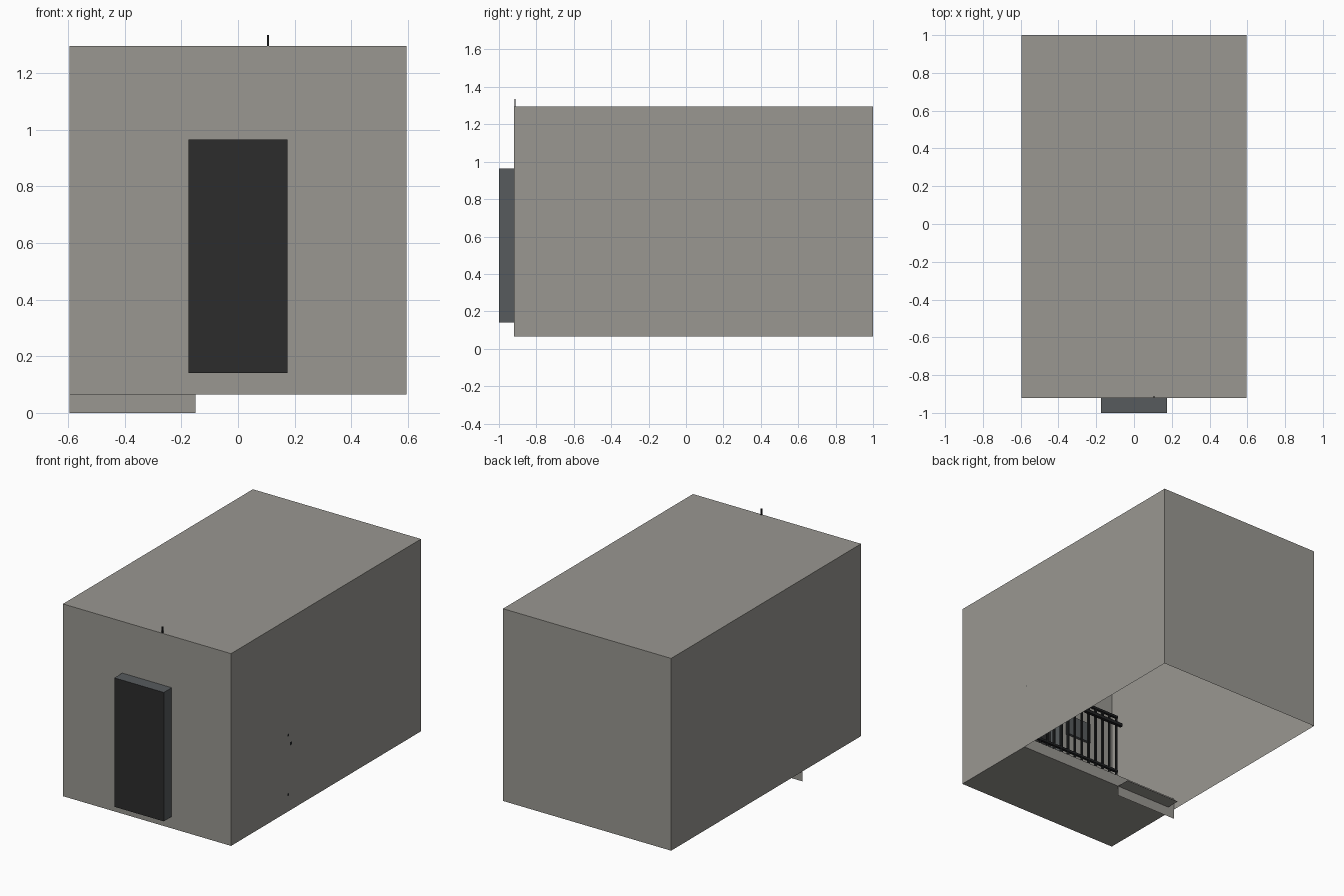
import bpy, bmesh, math

if "Cube" in bpy.data.objects:
    bpy.data.objects.remove(bpy.data.objects["Cube"])

def mat(name, rgb):
    m = bpy.data.materials.new(name)
    m.diffuse_color = (*rgb, 1)
    m.use_nodes = True
    m.node_tree.nodes["Principled BSDF"].inputs["Base Color"].default_value = m.diffuse_color
    return m

CONCRETE = mat("concrete grey", (0.32, 0.31, 0.285))
STEEL = mat("blue grey steel", (0.095, 0.105, 0.11))
BLACK = mat("dark doorway", (0.025, 0.025, 0.025))
IRON = mat("black iron", (0.014, 0.015, 0.016))

def finish(name, bm, m):
    me = bpy.data.meshes.new(name)
    bm.to_mesh(me)
    bm.free()
    me.materials.append(m)
    ob = bpy.data.objects.new(name, me)
    bpy.context.collection.objects.link(ob)
    return ob

def sheets(name, m, *spans):
    """Flat sheets, each given as x0,x1,y0,y1,z0,z1 with one zero-size axis."""
    bm = bmesh.new()
    for x0, x1, y0, y1, z0, z1 in spans:
        if x0 == x1:
            pts = [(x0, y0, z0), (x0, y1, z0), (x0, y1, z1), (x0, y0, z1)]
        elif y0 == y1:
            pts = [(x0, y0, z0), (x1, y0, z0), (x1, y0, z1), (x0, y0, z1)]
        else:
            pts = [(x0, y0, z0), (x1, y0, z0), (x1, y1, z0), (x0, y1, z0)]
        bm.faces.new([bm.verts.new(p) for p in pts])
    return finish(name, bm, m)

def boxes(name, m, *spans):
    bm = bmesh.new()
    for x0, x1, y0, y1, z0, z1 in spans:
        for v in bmesh.ops.create_cube(bm, size=1)["verts"]:
            v.co = ((x0 + x1) / 2 + v.co.x * (x1 - x0),
                    (y0 + y1) / 2 + v.co.y * (y1 - y0),
                    (z0 + z1) / 2 + v.co.z * (z1 - z0))
    return finish(name, bm, m)

W, F, B, Z0, Z1 = 0.595, -0.92, 1.0, 0.065, 1.295   # room limits
D, DZ0, DZ1 = 0.175, 0.14, 0.965                    # doorway
LY = -0.33                                          # landing edge

# Room shell, open underneath
sheets("side_walls", CONCRETE, *[(s * W, s * W, F, B, Z0, Z1) for s in (-1, 1)])
sheets("back_wall", CONCRETE, (-W, W, B, B, Z0, Z1))
sheets("ceiling", CONCRETE, (-W, W, F, B, Z1, Z1))
sheets("front_wall", CONCRETE,
       (-W, -D, F, F, Z0, Z1), (D, W, F, F, Z0, Z1),
       (-D, D, F, F, Z0, DZ0), (-D, D, F, F, DZ1, Z1))

# Doorway recess that sticks out of the front
sheets("doorway_sides", STEEL,
       (-D, -D, -1, F, DZ0, DZ1), (D, D, -1, F, DZ0, DZ1),
       (-D, D, -1, F, DZ0, DZ0), (-D, D, -1, F, DZ1, DZ1))
sheets("doorway_back", BLACK, (-D, D, -1, -1, DZ0, DZ1))
boxes("door_frame", STEEL,
      (-D - 0.02, -D, F + 0.002, F + 0.015, DZ0, DZ1 + 0.015),
      (D, D + 0.02, F + 0.002, F + 0.015, DZ0, DZ1 + 0.015),
      (-D, D, F + 0.002, F + 0.015, DZ1, DZ1 + 0.015))

# Raised landing and step
sheets("landing", CONCRETE, (-W, W, F, LY, DZ0, DZ0),
       (-W, W, F, LY, Z0, Z0), (-W, W, LY, LY, Z0, DZ0))
sheets("step", CONCRETE, (-W, -0.15, LY, LY, 0, Z0),
       (-0.55, -0.15, LY, LY + 0.09, Z0, Z0))

# Railing along the landing edge
RY = LY - 0.01
n = 14
bars = [(-0.15 + 0.055 * i, -0.138 + 0.055 * i, RY - 0.006, RY + 0.006, DZ0, 0.55)
        for i in range(n)]
boxes("railing_bars", IRON, *bars)
boxes("railing_rails", IRON,
      (-0.152, W, RY - 0.008, RY + 0.008, 0.165, 0.18),
      (-0.152, W, RY - 0.008, RY + 0.008, 0.545, 0.56))
boxes("handrail", IRON, (-0.165, W, RY + 0.015, RY + 0.035, 0.48, 0.50))

# Wall panel beside the doorway and conduit through the ceiling
boxes("wall_panel", STEEL, (-0.41, -0.23, F + 0.002, F + 0.02, 0.72, 0.85))
boxes("conduit", IRON, (0.102, 0.109, F + 0.002, F + 0.009, 0.98, 1.335))
